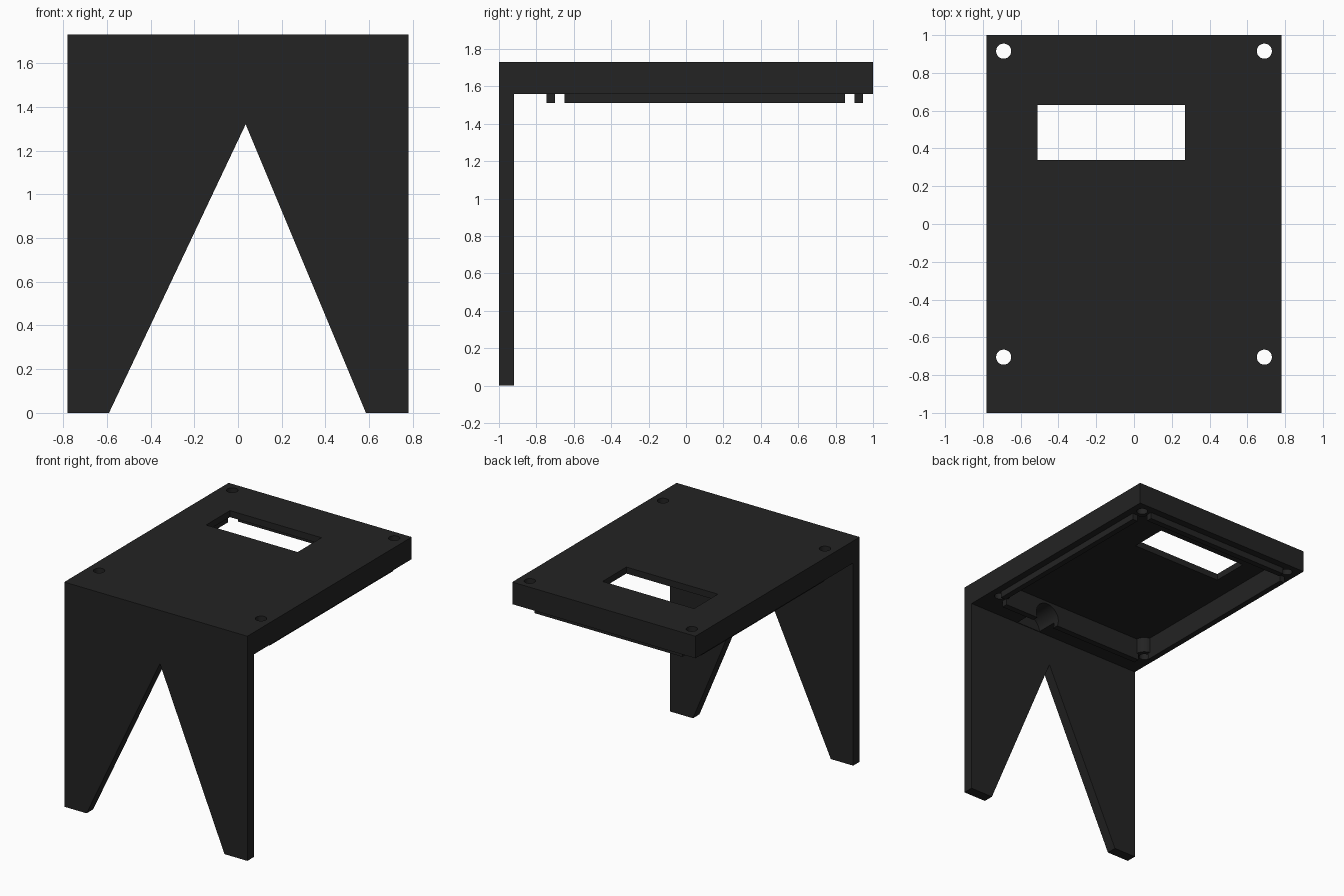
import bpy, bmesh, math
from mathutils import Matrix

if "Cube" in bpy.data.objects:
    bpy.data.objects.remove(bpy.data.objects["Cube"])

TOP, UNDER, LIP = 1.73, 1.56, 1.51      # main height levels
CEILING = 1.68                          # roof of the hollow underside

black = bpy.data.materials.new("matte black plastic")
black.diffuse_color = (0.0168, 0.0168, 0.0168, 1)
black.use_nodes = True
black.node_tree.nodes["Principled BSDF"].inputs["Base Color"].default_value = black.diffuse_color


def finish(bm, name):
    bmesh.ops.recalc_face_normals(bm, faces=bm.faces)
    mesh = bpy.data.meshes.new(name)
    bm.to_mesh(mesh)
    bm.free()
    mesh.materials.append(black)
    ob = bpy.data.objects.new(name, mesh)
    bpy.context.collection.objects.link(ob)
    return ob


def box(name, x, y, z):
    bm = bmesh.new()
    bmesh.ops.create_cube(bm, size=1)
    for v in bm.verts:
        v.co = [lo + (c + 0.5) * (hi - lo) for c, (lo, hi) in zip(v.co, (x, y, z))]
    return finish(bm, name)


def cylinder(name, centre, radius, depth, along_y=False, sides=32):
    bm = bmesh.new()
    m = Matrix.Translation(centre)
    if along_y:
        m = m @ Matrix.Rotation(math.pi / 2, 4, 'X')
    bmesh.ops.create_cone(bm, cap_ends=True, segments=sides, radius1=radius,
                          radius2=radius, depth=depth, matrix=m)
    return finish(bm, name)


def cut(ob, cutter):
    mod = ob.modifiers.new("cut", 'BOOLEAN')
    mod.operation, mod.solver, mod.object = 'DIFFERENCE', 'EXACT', cutter
    bpy.context.view_layer.objects.active = ob
    bpy.ops.object.modifier_apply(modifier=mod.name)
    bpy.data.objects.remove(cutter)


def cable_groove():
    return cylinder("groove_cutter", (0.24, -0.79, 1.555), 0.105, 0.25, True)


# Front panel with a tall V notch forming two legs
outline = [(-0.78, 0), (-0.59, 0), (0.035, 1.32), (0.585, 0),
           (0.78, 0), (0.78, TOP), (-0.78, TOP)]
bm = bmesh.new()
face = bm.faces.new([bm.verts.new((x, -1, z)) for x, z in outline])
new = bmesh.ops.extrude_face_region(bm, geom=[face])["geom"]
bmesh.ops.translate(bm, vec=(0, 0.08, 0),
                    verts=[g for g in new if isinstance(g, bmesh.types.BMVert)])
finish(bm, "leg_panel")

# Hollow lid: the recess leaves round screw posts in its corners
corners = [(x, y) for x in (-0.69, 0.69) for y in (-0.705, 0.915)]
lid = box("lid", (-0.78, 0.78), (-0.92, 1), (UNDER, TOP))
recess = box("recess_cutter", (-0.68, 0.68), (-0.70, 0.90), (1.4, CEILING))
for x, y in corners:
    cut(recess, cylinder("post_cutter", (x, y, 1.6), 0.075, 1))
cut(lid, recess)
cut(lid, box("window_cutter", (-0.51, 0.27), (0.34, 0.63), (1.4, 2)))
for x, y in corners:
    cut(lid, cylinder("hole_cutter", (x, y, 1.6), 0.04, 1))
cut(lid, cable_groove())

# Locating lips around the recess, open at the corners
for side, x in (("left", (-0.725, -0.68)), ("right", (0.68, 0.725))):
    box(side + "_lip", x, (-0.65, 0.85), (LIP, UNDER))
box("back_lip", (-0.63, 0.63), (0.90, 0.945), (LIP, UNDER))
front_lip = box("front_lip", (-0.63, 0.63), (-0.747, -0.70), (LIP, UNDER))
cut(front_lip, cable_groove())

# Smooth the round walls, keep edges sharp
bpy.ops.object.select_all(action='DESELECT')
for ob in (lid, front_lip):
    ob.select_set(True)
bpy.context.view_layer.objects.active = lid
bpy.ops.object.shade_smooth_by_angle(angle=math.radians(30))
